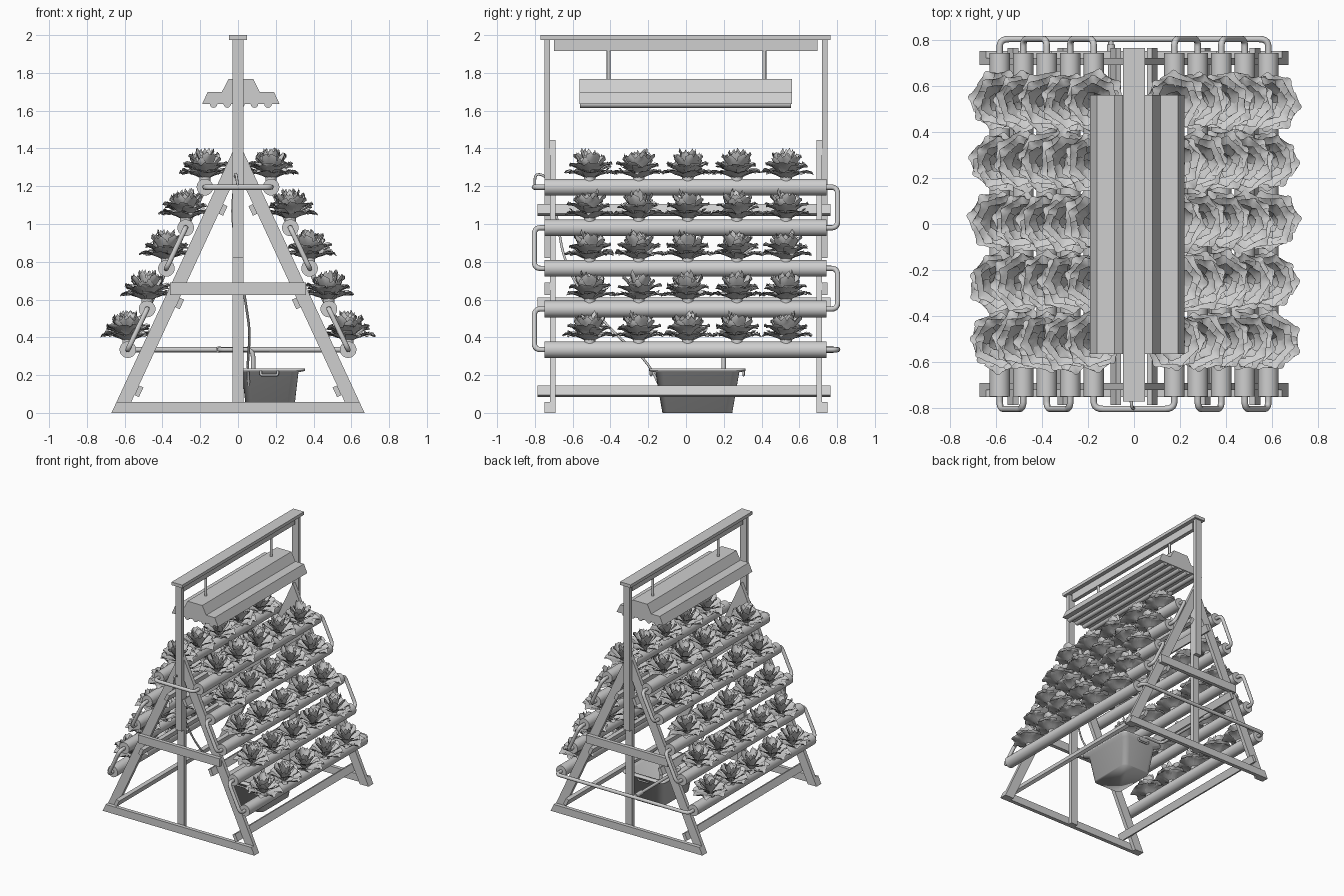
import bpy, bmesh, math, random
from mathutils import Vector, Matrix

random.seed(4)
if "Cube" in bpy.data.objects:
    bpy.data.objects.remove(bpy.data.objects["Cube"])

grey = bpy.data.materials.new("plain_grey")
grey.use_nodes = True
grey.diffuse_color = (0.62, 0.62, 0.62, 1)
grey.node_tree.nodes["Principled BSDF"].inputs["Base Color"].default_value = (0.62, 0.62, 0.62, 1)


def add(name, mesh):
    if not mesh.materials:
        mesh.materials.append(grey)
    ob = bpy.data.objects.new(name, mesh)
    bpy.context.scene.collection.objects.link(ob)
    return ob


def finish(name, bm, smooth=False):
    if smooth:
        for f in bm.faces:
            f.smooth = True
        for e in bm.edges:
            if len(e.link_faces) == 2 and e.calc_face_angle(0) > 0.7:
                e.smooth = False
    mesh = bpy.data.meshes.new(name)
    bm.to_mesh(mesh)
    bm.free()
    return add(name, mesh)


def prism(name, profile, y0, y1):
    """Extrude an (x, z) outline along y."""
    bm = bmesh.new()
    face = bm.faces.new([bm.verts.new((x, y0, z)) for x, z in profile])
    ext = bmesh.ops.extrude_face_region(bm, geom=[face])
    moved = [v for v in ext["geom"] if isinstance(v, bmesh.types.BMVert)]
    bmesh.ops.translate(bm, verts=moved, vec=(0, y1 - y0, 0))
    bmesh.ops.recalc_face_normals(bm, faces=bm.faces)
    return finish(name, bm)


def box(name, x0, x1, y0, y1, z0, z1):
    return prism(name, [(x0, z0), (x1, z0), (x1, z1), (x0, z1)], y0, y1)


def rod(name, a, b, r, sides=24):
    a, b = Vector(a), Vector(b)
    bm = bmesh.new()
    turn = (b - a).to_track_quat("Z", "Y").to_matrix().to_4x4()
    bmesh.ops.create_cone(bm, cap_ends=True, segments=sides, radius1=r, radius2=r,
                          depth=(b - a).length, matrix=Matrix.Translation((a + b) / 2) @ turn)
    return finish(name, bm, True)


def tube(name, points, r, bend=0.04):
    """Round tube along a path with rounded corners."""
    pts = [Vector(p) for p in points]
    path = [pts[0]]
    for p, c, n in zip(pts, pts[1:], pts[2:]):
        a = c + (p - c).normalized() * min(bend, (p - c).length * 0.45)
        b = c + (n - c).normalized() * min(bend, (n - c).length * 0.45)
        for i in range(6):
            t = i / 5
            path.append(a * (1 - t) ** 2 + c * 2 * t * (1 - t) + b * t * t)
    path.append(pts[-1])
    cu = bpy.data.curves.new(name, "CURVE")
    cu.dimensions = "3D"
    cu.bevel_depth, cu.bevel_resolution, cu.use_fill_caps = r, 2, True
    sp = cu.splines.new("POLY")
    sp.points.add(len(path) - 1)
    for q, p in zip(sp.points, path):
        q.co = (*p, 1)
    tmp = bpy.data.objects.new(name, cu)
    bpy.context.scene.collection.objects.link(tmp)
    bpy.context.view_layer.update()
    mesh = bpy.data.meshes.new_from_object(
        tmp.evaluated_get(bpy.context.evaluated_depsgraph_get()))
    bpy.data.objects.remove(tmp)
    mesh.materials.clear()
    for f in mesh.polygons:
        f.use_smooth = True
    return add(name, mesh)


# End frames
SLOPE = 0.464
for s, end in ((-1, "front"), (1, "back")):
    inner, mid, outer = 0.69 * s, 0.72 * s, 0.75 * s
    box(end + "_lower_post", -0.028, 0.028, inner, mid, 0, 1.32)
    box(end + "_upper_post", -0.028, 0.028, mid, outer, 0.82, 1.98)
    prism(end + "_base_bar", [(-0.67, 0), (0.67, 0), (0.643, 0.058), (-0.643, 0.058)], mid, outer)
    prism(end + "_cross_bar", [(-0.36, 0.625), (0.36, 0.625), (0.36, 0.69), (-0.36, 0.69)], mid, outer)
    for side in (-1, 1):
        prism(end + "_leg", [(0.67 * side, 0), (0, 0.67 / SLOPE), (0, 0.592 / SLOPE),
                             (0.592 * side, 0)], inner, mid)

# Long rails fixed along the inside of the legs
along = Vector((-SLOPE, 1)).normalized()
across = Vector((-along.y, along.x))
for side in (-1, 1):
    for z in (0.12, 0.585, 1.08):
        base = Vector((0.592 - SLOPE * z, z))
        outline = [base + along * a + across * b
                   for a, b in ((-0.028, 0), (0.028, 0), (0.028, 0.026), (-0.028, 0.026))]
        prism("long_rail", [(p.x * side, p.y) for p in outline], -0.785, 0.765)

# Top beam
box("top_plate", -0.047, 0.047, -0.77, 0.765, 1.975, 2.0)
box("top_web", -0.015, 0.015, -0.70, 0.695, 1.915, 1.975)

# Hanging lamp
CX = 0.015
half = [(0.205, 1.635), (0.175, 1.70), (0.10, 1.70), (0.065, 1.768)]
prism("lamp_hood", [(CX + x, z) for x, z in half] + [(CX - x, z) for x, z in reversed(half)],
      -0.565, 0.56)
for i in range(5):
    x = CX + (i - 2) * 0.072
    rod("lamp_tube", (x, -0.56, 1.635), (x, 0.555, 1.635), 0.02, 12)
for y in (-0.41, 0.415):
    rod("lamp_hanger", (CX - 0.012, y, 1.76), (CX - 0.012, y, 1.92), 0.01, 10)

# Lettuce head, shared by all plants
bm = bmesh.new()
LAYERS = ((8, 0.145, 0.058, 0.068, 0), (7, 0.12, 0.085, 0.058, 0.006),
          (6, 0.085, 0.108, 0.045, 0.01), (5, 0.05, 0.125, 0.028, 0.012))
for k, (count, reach, rise, width, start) in enumerate(LAYERS):
    for i in range(count):
        ang = 2 * math.pi * (i + 0.5 * (k % 2) + random.uniform(-0.15, 0.15)) / count
        size, lift = random.uniform(0.86, 1.03), random.uniform(0.8, 1.12)
        grid = []
        for a in range(6):
            u = a / 5
            w = width * (0.12 + 1.15 * u ** 0.8 * (1.02 - u ** 4) ** 0.5)
            row = []
            for b in range(5):
                v = b / 2 - 1
                r = reach * size * (0.06 + 0.94 * u) * (1 - 0.1 * v * v * u)
                z = start + rise * lift * u ** 0.75 - 0.02 * u ** 5 * (k < 2)
                z += 0.014 * v * v * u + random.uniform(-0.006, 0.006) * u
                row.append(bm.verts.new(Matrix.Rotation(ang, 3, "Z") @ Vector((r, v * w, z))))
            grid.append(row)
        for a in range(5):
            for b in range(4):
                bm.faces.new((grid[a][b], grid[a + 1][b], grid[a + 1][b + 1], grid[a][b + 1]))
plant = finish("lettuce", bm, True)
lettuce = plant.data
bpy.data.objects.remove(plant)

# Growing pipes with plants
ROWS = [(0.175 + 0.102 * i, 1.195 - 0.215 * i) for i in range(5)]
for side in (-1, 1):
    for x, z in ROWS:
        rod("growing_pipe", (x * side, -0.748, z), (x * side, 0.743, z), 0.044, 28)
        for i in range(5):
            y = 0.01 + (i - 2) * 0.26
            rod("plant_cup", (x * side, y, z + 0.02), (x * side, y, z + 0.055), 0.03, 14)
            head = add("lettuce", lettuce)
            head.location = (x * side, y, z + 0.042)
            head.rotation_euler.z = random.uniform(0, 6.28)
    # Return bends, alternating back and front
    for i in range(4):
        (xa, za), (xb, zb) = ROWS[i], ROWS[i + 1]
        e = 1 if i % 2 == 0 else -1
        tube("return_bend", [(xa * side, 0.73 * e, za), (xa * side, 0.803 * e, za),
                             (xb * side, 0.803 * e, zb), (xb * side, 0.73 * e, zb)], 0.014)

# Links between the two sides
for name, (x, z), e in (("top_link", ROWS[0], -1), ("bottom_link", ROWS[4], 1)):
    tube(name, [(-x, 0.73 * e, z), (-x, 0.803 * e, z), (x, 0.803 * e, z), (x, 0.73 * e, z)], 0.014)

# Water hose and drain
tube("water_hose", [(0, -0.80, 1.19), (-0.01, -0.80, 1.27), (-0.015, -0.73, 1.25),
                    (-0.035, -0.685, 1.05), (0.0, -0.65, 0.82), (0.035, -0.55, 0.62),
                    (0.065, -0.38, 0.42), (0.05, -0.2, 0.27), (0.06, -0.12, 0.1)], 0.007, 0.1)
tube("drain_pipe", [(-0.1, 0.80, 0.335), (-0.1, 0.2, 0.335), (0.08, 0.2, 0.335),
                    (0.08, 0.2, 0.12)], 0.012)
rod("drain_joint", (-0.1, 0.78, 0.335), (-0.1, 0.70, 0.335), 0.018, 14)


# Water tub: rounded sections lofted outside, over the rim and down inside
def section(bm, hx, hy, z, r=0.04):
    ring = []
    for q, (sx, sy) in enumerate(((1, 1), (-1, 1), (-1, -1), (1, -1))):
        for i in range(5):
            a = math.pi / 2 * (q + i / 4)
            ring.append(bm.verts.new((0.17 + sx * (hx - r) + r * math.cos(a),
                                      0.06 + sy * (hy - r) + r * math.sin(a), z)))
    return ring


bm = bmesh.new()
rings = [section(bm, *s) for s in ((0.125, 0.185, 0), (0.15, 0.222, 0.215), (0.185, 0.255, 0.222),
                                   (0.185, 0.255, 0.235), (0.145, 0.217, 0.235), (0.12, 0.18, 0.01))]
for lo, hi in zip(rings, rings[1:]):
    for i in range(len(lo)):
        j = (i + 1) % len(lo)
        bm.faces.new((lo[i], lo[j], hi[j], hi[i]))
bm.faces.new(list(reversed(rings[0])))
bm.faces.new(rings[-1])
finish("water_tub", bm, True)
for s in (-1, 1):
    y = 0.06 + s * 0.245
    tube("tub_handle", [(0.12, y, 0.225), (0.12, y, 0.2), (0.21, y, 0.2), (0.21, y, 0.225)], 0.007, 0.01)
